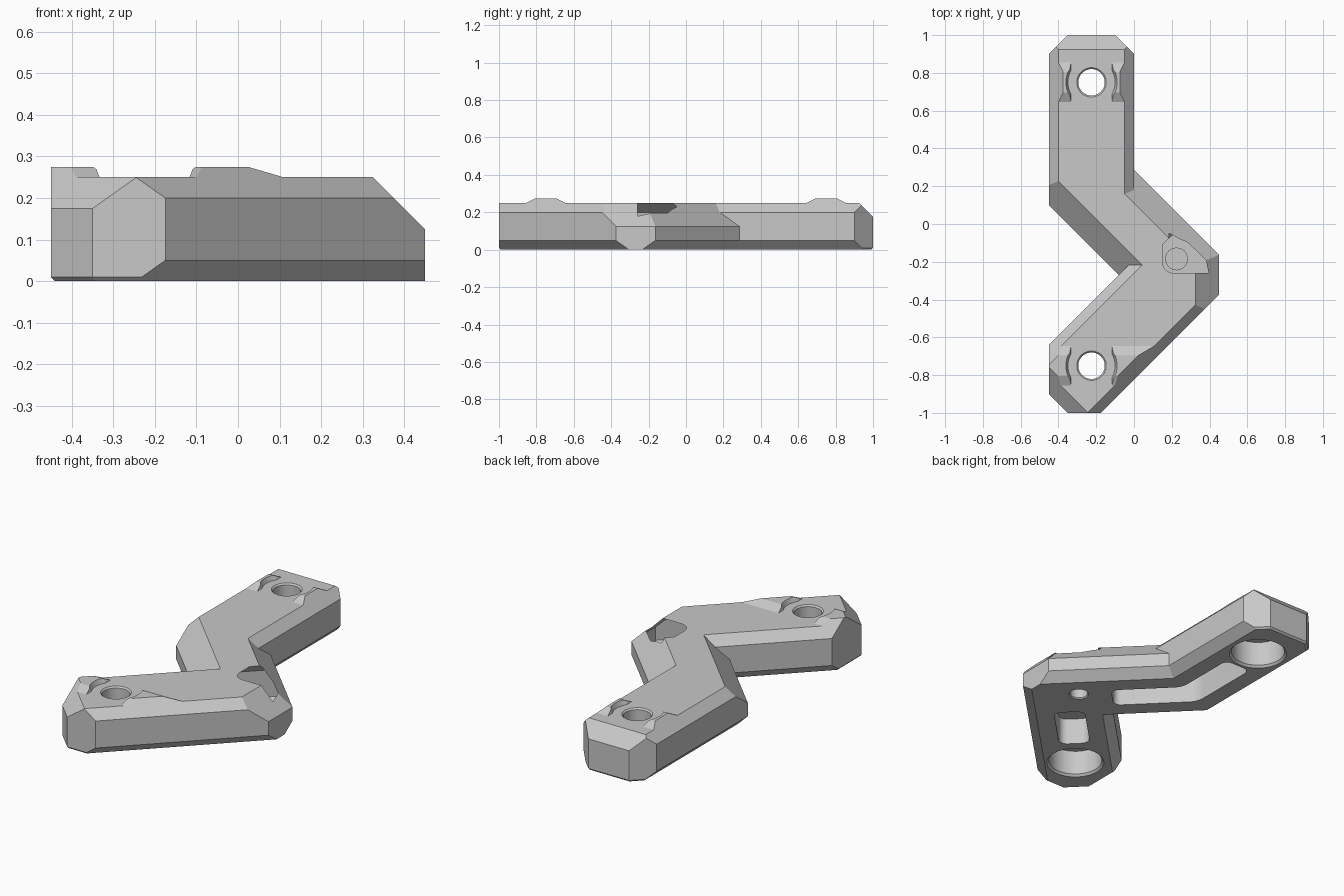
import bpy, bmesh
from math import sqrt
from mathutils import Vector

if "Cube" in bpy.data.objects:
    bpy.data.objects.remove(bpy.data.objects["Cube"])

grey = bpy.data.materials.new("light grey")
grey.use_nodes = True
grey.diffuse_color = (0.58, 0.58, 0.58, 1)
grey.node_tree.nodes["Principled BSDF"].inputs["Base Color"].default_value = (0.58, 0.58, 0.58, 1)

TOP = 0.25
HOLE_X, HOLE_Y = -0.225, 0.75


def to_object(bm, name):
    bmesh.ops.recalc_face_normals(bm, faces=bm.faces)
    mesh = bpy.data.meshes.new(name)
    bm.to_mesh(mesh)
    bm.free()
    mesh.materials.append(grey)
    obj = bpy.data.objects.new(name, mesh)
    bpy.context.collection.objects.link(obj)
    return obj


def convex(name, planes):
    """Trim a block by planes (normal, offset)."""
    bm = bmesh.new()
    bmesh.ops.create_cube(bm, size=4)
    for normal, offset in planes:
        n = Vector(normal)
        geom = bm.verts[:] + bm.edges[:] + bm.faces[:]
        bmesh.ops.bisect_plane(bm, geom=geom, dist=1e-5, plane_co=n * offset / n.length_squared,
                               plane_no=n, clear_outer=True)
        rim = [e for e in bm.edges if e.is_boundary]
        if rim:
            bmesh.ops.holes_fill(bm, edges=rim, sides=0)
    return to_object(bm, name)


def side_planes(sides):
    """Vertical wall plus 45 degree top and bottom chamfers for each side."""
    planes = []
    for nx, ny, d, top, low in sides:
        length = sqrt(nx * nx + ny * ny)
        nx, ny, d = nx / length, ny / length, d / length
        planes.append(((nx, ny, 0), d))
        if top:
            planes.append(((nx, ny, 1), d + TOP - top))
        if low:
            planes.append(((nx, ny, -1), d - low))
    return planes


def bridge(bm, rings):
    """Skin a stack of equal rings into a closed solid."""
    n = len(rings[0])
    for a, b in zip(rings, rings[1:]):
        for i in range(n):
            j = (i + 1) % n
            bm.faces.new((a[i], a[j], b[j], b[i]))
    bm.faces.new(rings[0][::-1])
    bm.faces.new(rings[-1])


def prism(name, outline, z0, z1, radius):
    """Closed prism with rounded upright edges."""
    bm = bmesh.new()
    bridge(bm, [[bm.verts.new((x, y, z)) for x, y in outline] for z in (z0, z1)])
    upright = [e for e in bm.edges if abs(e.verts[0].co.z - e.verts[1].co.z) > 0.01]
    bmesh.ops.bevel(bm, geom=upright, offset=radius, segments=6, profile=0.5, affect='EDGES')
    return to_object(bm, name)


def turned(name, x, y, profile):
    """Round cutter from (radius, height) pairs."""
    bm = bmesh.new()
    rings = []
    for r, z in profile:
        ring = bmesh.ops.create_circle(bm, segments=48, radius=r)["verts"]
        for v in ring:
            v.co += Vector((x, y, z))
        rings.append(ring)
    bridge(bm, rings)
    return to_object(bm, name)


def combine(target, other, operation):
    mod = target.modifiers.new("combine", 'BOOLEAN')
    mod.operation, mod.solver, mod.object = operation, 'EXACT', other
    bpy.context.view_layer.update()
    done = target.evaluated_get(bpy.context.evaluated_depsgraph_get())
    mesh = bpy.data.meshes.new_from_object(done)
    target.modifiers.clear()
    target.data = mesh
    bpy.data.objects.remove(other)


# Sides: direction x, direction y, distance, top chamfer, bottom chamfer
left_elbow = (-1, -1, 0.35, 0.125, 0.05)
outer_elbow = (1, 1, 0.286, 0.125, 0.05)
nose = (1, 0, 0.45, 0.125, 0)
front_side = (1, -1, 0.825, 0.05, 0.05)
right_side = (-1, 0, 0.45, 0.05, 0.05)
rear_sides = [right_side, (1, 0, 0, 0.05, 0.05), (0, 1, 1, 0.075, 0.01),
              (-1, 1, 1.35, 0, 0.01), (1, 1, 0.9, 0, 0.01), left_elbow]
middle_sides = [left_elbow, outer_elbow, nose, front_side, right_side]
front_sides = [front_side, nose, outer_elbow, (-1, 1, -0.189, 0.05, 0.05),
               (-1, -1, 1.35, 0.075, 0.01), (-1, 0, 0.45, 0, 0.01), (0, -1, 1, 0, 0.01)]

# Three chamfered bars joined into one bracket
slab = [((0, 0, 1), TOP), ((0, 0, -1), 0)]
body = convex("bracket_body", slab + side_planes(rear_sides))
for name, sides in (("middle_bar", middle_sides), ("front_bar", front_sides)):
    combine(body, convex(name, slab + side_planes(sides)), 'UNION')

# Raised pads either side of each screw hole, scooped around it
for sides, cy in ((rear_sides, HOLE_Y), (front_sides, -HOLE_Y)):
    for s in (-1, 1):
        planes = [((0, 0, 1), 0.275), ((0, 0, -1), -0.22),
                  ((0, 1, 2), cy + 0.105 + 2 * TOP), ((0, -1, 2), -cy + 0.105 + 2 * TOP),
                  ((-s, 0, 0.4), -s * HOLE_X - 0.108 + 0.4 * TOP)]
        pad = convex("pad", planes + side_planes(sides))
        scoop = turned("scoop", HOLE_X, cy, [(0.125, 0.2), (0.125, TOP), (0.138, 0.28)])
        combine(pad, scoop, 'DIFFERENCE')
        combine(body, pad, 'UNION')

# Sunken ledge on the elbow
combine(body, prism("ledge", [(0.15, -0.26), (1, -0.26), (1, 1), (0.15, 1)], 0.125, 0.5, 0.06),
        'DIFFERENCE')

# Counterbored screw holes and the pin hole
for cy in (HOLE_Y, -HOLE_Y):
    combine(body, turned("screw_hole", HOLE_X, cy, [
        (0.16, -0.01), (0.14, 0.012), (0.14, 0.15), (0.07, 0.15), (0.07, 0.242),
        (0.086, 0.258)]), 'DIFFERENCE')
combine(body, turned("pin_hole", 0.225, -0.185, [
    (0.06, -0.01), (0.047, 0.006), (0.047, 0.118), (0.06, 0.132)]), 'DIFFERENCE')

# Weight-saving slots underneath
bent = [(-0.305, 0.585), (-0.305, 0.16), (0.01, -0.155), (0.122, -0.043),
        (-0.145, 0.224), (-0.145, 0.585)]
combine(body, prism("bent_slot", bent, -0.05, 0.15, 0.04), 'DIFFERENCE')
corners = [((a + d) / 2, (a - d) / 2) for a, d in
           ((-0.22, 0.39), (-0.22, 0.62), (-0.69, 0.62), (-0.69, 0.39))]
combine(body, prism("short_slot", corners, -0.05, 0.15, 0.045), 'DIFFERENCE')

# Smooth round walls, crisp chamfers
bpy.ops.object.select_all(action='DESELECT')
body.select_set(True)
bpy.context.view_layer.objects.active = body
bpy.ops.object.shade_smooth_by_angle(angle=0.45)
